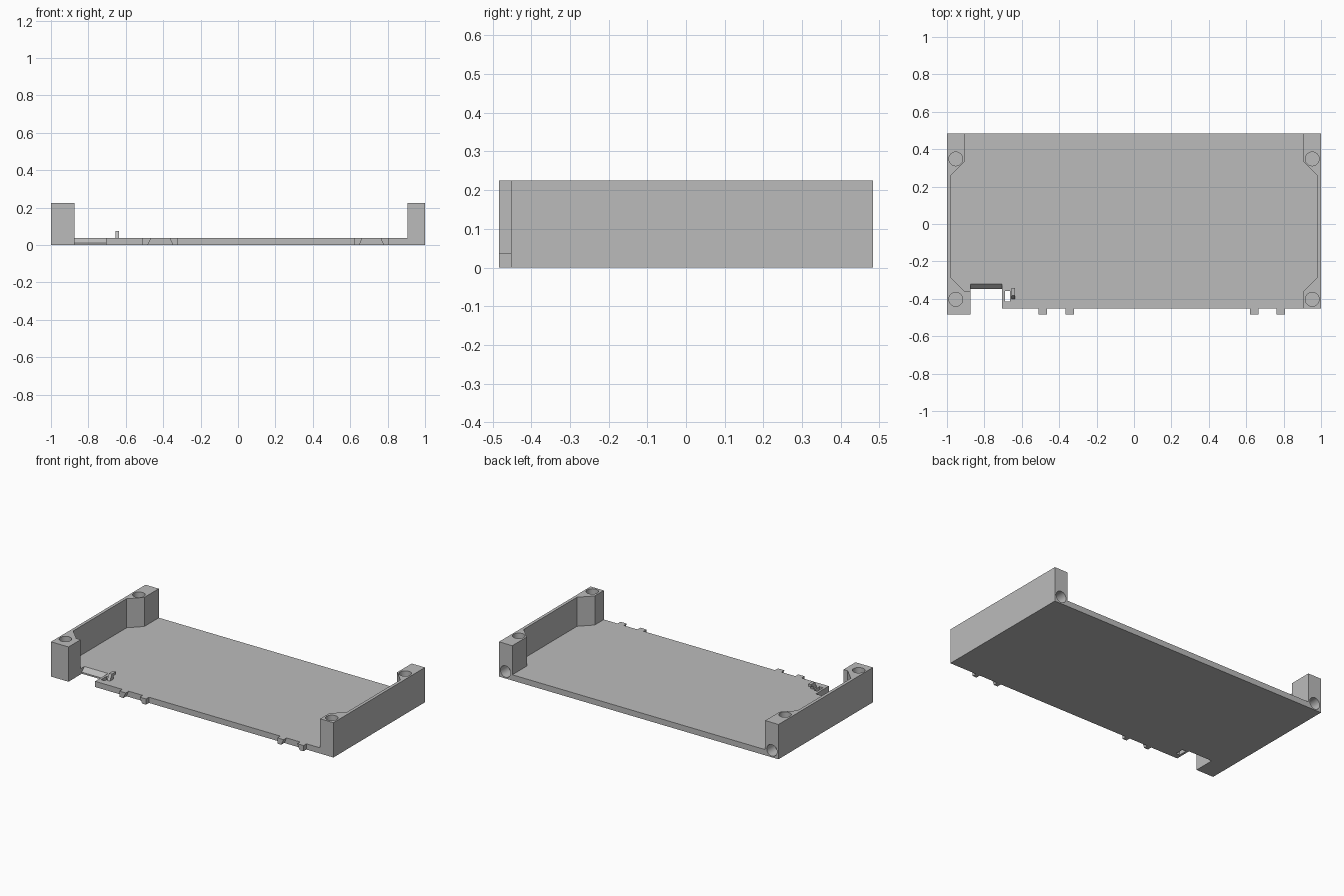
import bpy, bmesh, math
from mathutils import Matrix, Vector

default = bpy.data.objects.get("Cube")
if default:
    bpy.data.objects.remove(default, do_unlink=True)

grey = bpy.data.materials.new("plain grey")
grey.use_nodes = True
colour = (0.5, 0.5, 0.5, 1)
grey.diffuse_color = colour
grey.node_tree.nodes["Principled BSDF"].inputs["Base Color"].default_value = colour

FRONT, BACK, EDGE = -0.483, 0.483, -0.453
FLOOR, TOP = 0.037, 0.225


def make(name, bm):
    bmesh.ops.recalc_face_normals(bm, faces=bm.faces)
    mesh = bpy.data.meshes.new(name)
    bm.to_mesh(mesh)
    bm.free()
    mesh.materials.append(grey)
    obj = bpy.data.objects.new(name, mesh)
    bpy.context.collection.objects.link(obj)
    return obj


def prism(name, outline, low, high, axis="z"):
    """Extrude a 2D outline along an axis: z takes (x, y), y (x, z), x (y, z)."""
    place = {"z": lambda a, b: (a, b, low),
             "y": lambda a, b: (a, low, b),
             "x": lambda a, b: (low, a, b)}[axis]
    step = Vector([(high - low) * (axis == k) for k in "xyz"])
    bm = bmesh.new()
    face = bm.faces.new([bm.verts.new(place(a, b)) for a, b in outline])
    grown = bmesh.ops.extrude_face_region(bm, geom=[face])["geom"]
    bmesh.ops.translate(bm, vec=step, verts=[g for g in grown if isinstance(g, bmesh.types.BMVert)])
    return make(name, bm)


def rect(x0, x1, y0, y1):
    return [(x0, y0), (x1, y0), (x1, y1), (x0, y1)]


def rod(name, centre, radius, depth, turn=0):
    bm = bmesh.new()
    matrix = Matrix.Translation(centre) @ Matrix.Rotation(turn, 4, "X")
    bmesh.ops.create_cone(bm, cap_ends=True, segments=32, radius1=radius,
                          radius2=radius, depth=depth, matrix=matrix)
    return make(name, bm)


def combine(obj, tool, operation):
    mod = obj.modifiers.new(operation.lower(), "BOOLEAN")
    mod.operation, mod.solver, mod.object = operation, "EXACT", tool
    bpy.context.view_layer.objects.active = obj
    bpy.ops.object.modifier_apply(modifier=mod.name)
    bpy.data.objects.remove(tool, do_unlink=True)


# Floor plate with its front corner notch
tray = prism("tray", [(-1, BACK), (-1, -0.40), (-0.875, -0.40), (-0.875, -0.347),
                      (-0.705, -0.347), (-0.705, EDGE), (1, EDGE), (1, BACK)], 0, FLOOR)

# Sloped back edge of the notch and the small slot beside it
combine(tray, prism("ramp_cutter", [(-0.36, 0.01), (-0.347, 0.01), (-0.308, 0.05), (-0.36, 0.05)],
                    -0.875, -0.705, "x"), "DIFFERENCE")
combine(tray, prism("slot_cutter", rect(-0.69, -0.664, -0.415, -0.357), -0.1, 0.1), "DIFFERENCE")

# End walls: thin in the middle, thick posts at both ends
for side in (-1, 1):
    outline = [(1, BACK), (0.905, BACK), (0.905, 0.335), (0.98, 0.26),
               (0.98, -0.285), (0.905, -0.36)]
    if side < 0:
        outline += [(0.875, -0.36), (0.875, FRONT), (1, FRONT)]
    else:
        outline += [(0.905, EDGE), (1, EDGE)]
    combine(tray, prism("end_wall", [(side * x, y) for x, y in outline], 0, TOP), "UNION")

# Screw holes in the post tops and in the back faces
for side in (-1, 1):
    x = side * 0.953
    for y in (0.348, -0.403):
        combine(tray, rod("top_hole", (x, y, TOP), 0.037, 0.2), "DIFFERENCE")
    combine(tray, rod("back_hole", (x, BACK, 0.045), 0.037, 0.16, math.pi / 2), "DIFFERENCE")

# Front snap tabs, each with one straight and one slanted side
for number, (straight, inward) in enumerate([(-0.51, 1), (-0.32, -1), (0.62, 1), (0.807, -1)]):
    prism(f"front_tab_{number + 1}",
          [(straight, 0), (straight + inward * 0.028, 0),
           (straight + inward * 0.045, FLOOR), (straight, FLOOR)], FRONT, EDGE, "y")

# Small cable hook beside the slot
prism("cable_hook", [(-0.402, FLOOR), (-0.382, 0.075), (-0.342, 0.075), (-0.342, 0.058),
                     (-0.364, 0.058), (-0.364, FLOOR)], -0.655, -0.635, "x")

# Smooth the hole walls, keep all other edges sharp
bpy.ops.object.select_all(action="DESELECT")
tray.select_set(True)
bpy.context.view_layer.objects.active = tray
bpy.ops.object.shade_smooth_by_angle(angle=math.radians(30))
